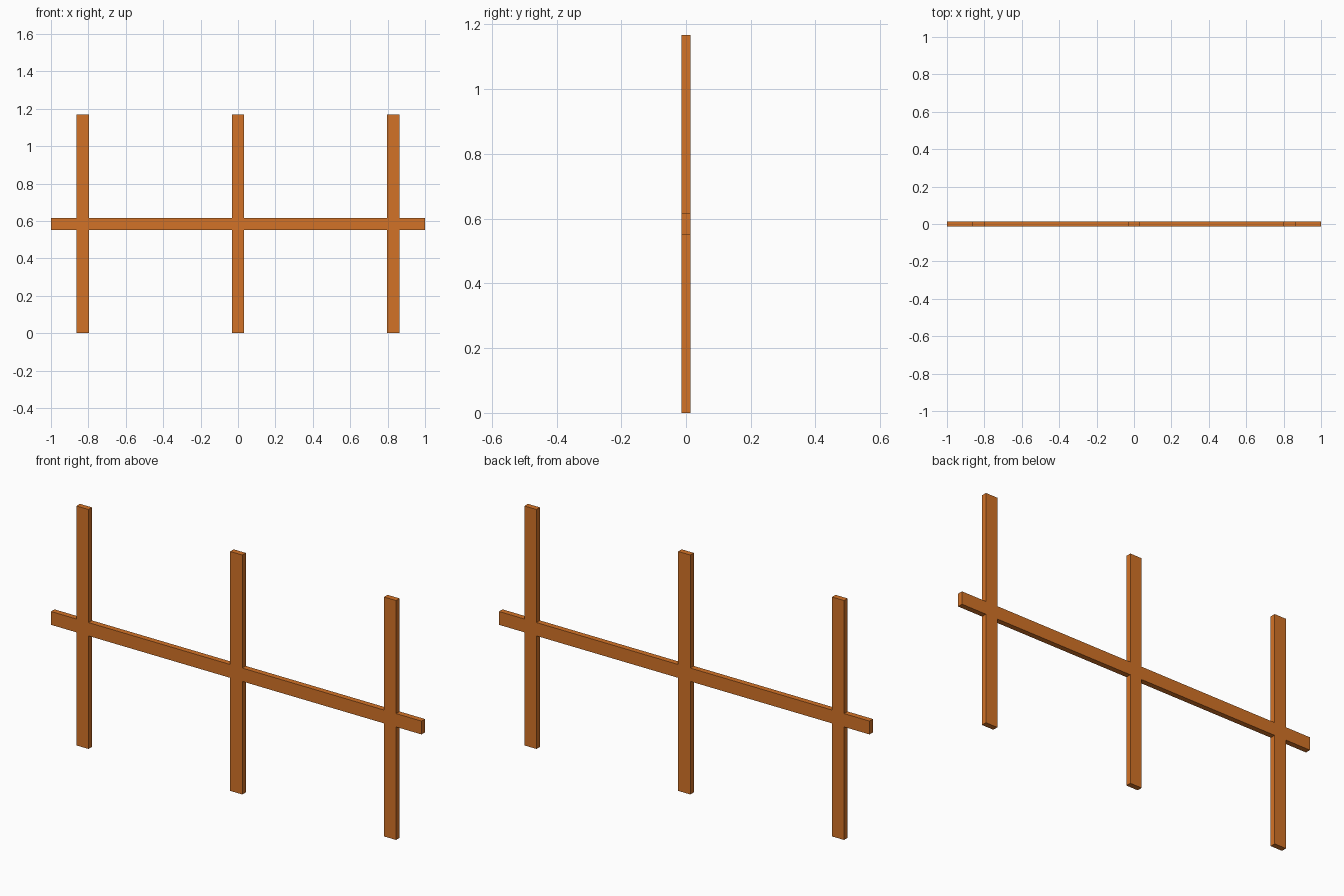
import bpy
import bmesh

if "Cube" in bpy.data.objects:
    bpy.data.objects.remove(bpy.data.objects["Cube"])

HEIGHT = 1.168
BAR = 0.065          # visible width of every bar
DEPTH = 0.027
POSTS = (-0.83, 0.0, 0.83)
MID = HEIGHT / 2

# Grid lines where the bars start and end
xs = [-1.0] + [p + s * BAR / 2 for p in POSTS for s in (-1, 1)] + [1.0]
zs = [0.0, MID - BAR / 2, MID + BAR / 2, HEIGHT]

# Front outline: keep cells lying on a post (odd columns) or on the rail (middle row)
bm = bmesh.new()
for i in range(len(xs) - 1):
    for j in range(len(zs) - 1):
        if i % 2 == 1 or j == 1:
            corners = ((xs[i], zs[j]), (xs[i + 1], zs[j]),
                       (xs[i + 1], zs[j + 1]), (xs[i], zs[j + 1]))
            bm.faces.new([bm.verts.new((x, -DEPTH / 2, z)) for x, z in corners])
bmesh.ops.remove_doubles(bm, verts=bm.verts, dist=1e-5)

# Give the flush-jointed frame its thickness
extruded = bmesh.ops.extrude_face_region(bm, geom=bm.faces[:])
moved = [v for v in extruded["geom"] if isinstance(v, bmesh.types.BMVert)]
bmesh.ops.translate(bm, verts=moved, vec=(0, DEPTH, 0))

# Make sure both front and back skins exist and are closed
if any(e.is_boundary for e in bm.edges):
    bmesh.ops.holes_fill(bm, edges=[e for e in bm.edges if e.is_boundary], sides=0)
bmesh.ops.recalc_face_normals(bm, faces=bm.faces[:])

mesh = bpy.data.meshes.new("posts_and_rail")
bm.to_mesh(mesh)
bm.free()
frame = bpy.data.objects.new("posts_and_rail", mesh)
bpy.context.collection.objects.link(frame)

# Orange wood colour
wood = bpy.data.materials.new("orange_wood")
wood.diffuse_color = (0.65, 0.17, 0.02, 1.0)
wood.use_nodes = True
wood.node_tree.nodes["Principled BSDF"].inputs["Base Color"].default_value = wood.diffuse_color
mesh.materials.append(wood)
